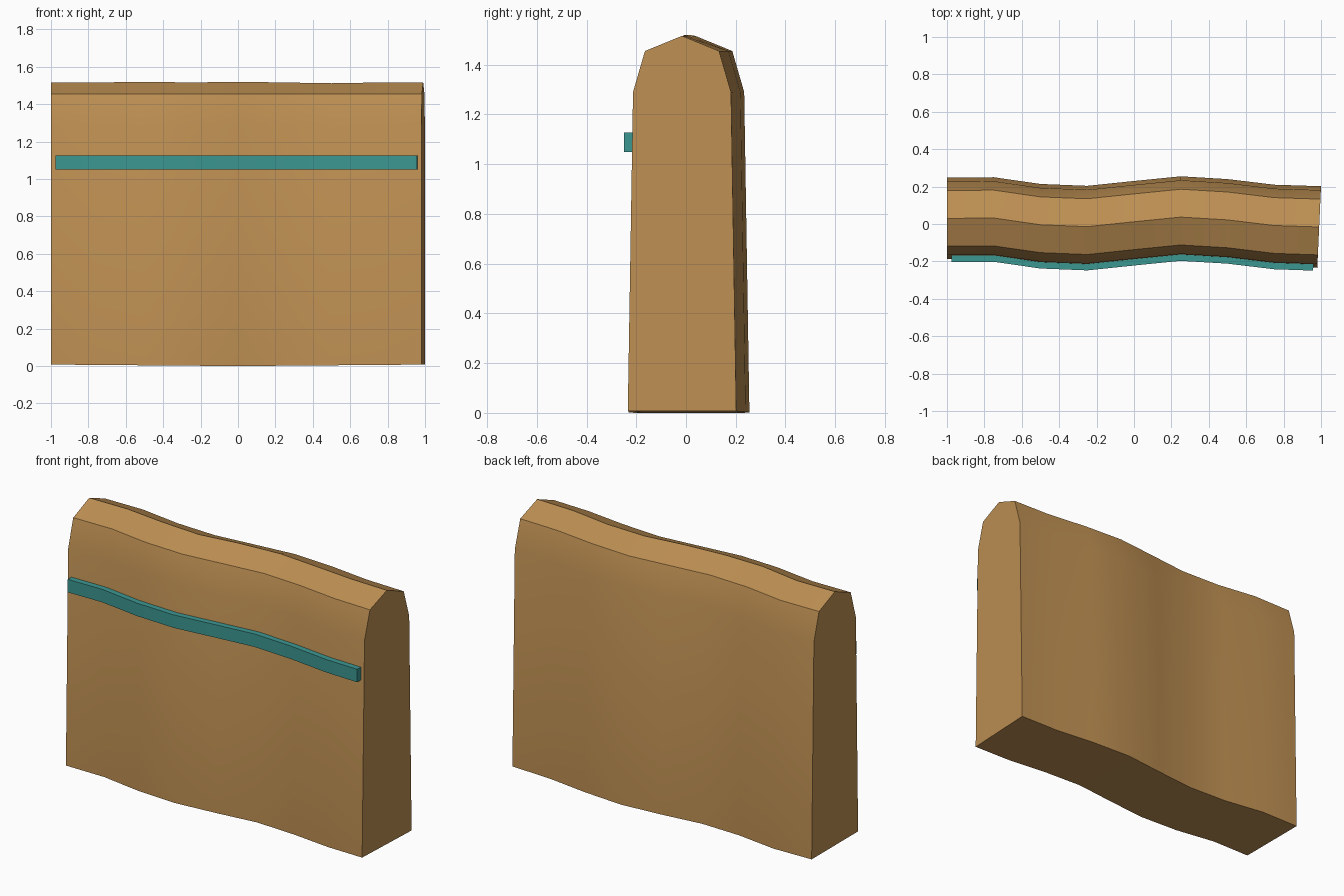
import bpy
import bmesh

cube = bpy.data.objects.get("Cube")
if cube:
    bpy.data.objects.remove(cube, do_unlink=True)


def make_material(name, color):
    mat = bpy.data.materials.new(name)
    mat.use_nodes = True
    mat.diffuse_color = color
    mat.node_tree.nodes["Principled BSDF"].inputs["Base Color"].default_value = color
    return mat


clay = make_material("tan clay", (0.51, 0.275, 0.085, 1))
teal = make_material("teal", (0.045, 0.31, 0.285, 1))

# Gently waving centre line: (x, y) stations
PATH = [(-1, 0.03), (-0.75, 0.032), (-0.5, -0.004), (-0.25, -0.014), (0, 0.012),
        (0.25, 0.037), (0.5, 0.022), (0.75, -0.008), (0.99, -0.016)]


def path_y(x):
    for (x0, y0), (x1, y1) in zip(PATH, PATH[1:]):
        if x <= x1:
            return y0 + (y1 - y0) * (x - x0) / (x1 - x0)
    return PATH[-1][1]


def sweep(name, profile, stations, material, end_slant=0.0):
    """Loft a (y, z) profile along the wavy path, with capped ends."""
    bm = bmesh.new()
    rings = []
    for x in stations:
        slant = end_slant if x == stations[-1] else 0
        rings.append([bm.verts.new((x + slant * y, path_y(x) + y, z)) for y, z in profile])
    n = len(profile)
    for a, b in zip(rings, rings[1:]):
        for i in range(n):
            j = (i + 1) % n
            bm.faces.new((a[i], a[j], b[j], b[i]))
    bm.faces.new(rings[0])
    bm.faces.new(rings[-1][::-1])
    bmesh.ops.recalc_face_normals(bm, faces=bm.faces[:])
    mesh = bpy.data.meshes.new(name)
    bm.to_mesh(mesh)
    bm.free()
    mesh.materials.append(material)
    obj = bpy.data.objects.new(name, mesh)
    bpy.context.collection.objects.link(obj)
    bpy.ops.object.select_all(action="DESELECT")
    obj.select_set(True)
    bpy.context.view_layer.objects.active = obj
    bpy.ops.object.shade_smooth_by_angle(angle=0.52)
    return obj


# Tapered wall with a faceted, ridged top
side = [(0.218, 0.004), (0.197, 1.29), (0.149, 1.455)]
wall_profile = side + [(0, 1.516)] + [(-y, z) for y, z in reversed(side)]
wall = sweep("wall", wall_profile, [x for x, y in PATH], clay, 0.046)

# Slight unevenness along the foot and the ridge
for v in wall.data.vertices:
    if v.co.z < 0.1:
        v.co.z = 0.008 * abs(v.co.x)
    elif v.co.z > 1.5 and abs(v.co.x) in (0, 0.5):
        v.co.z += 0.004 if v.co.x <= 0 else -0.004

# Thin raised band along the front
band_profile = [(-0.18, 1.05), (-0.234, 1.05), (-0.234, 1.127), (-0.18, 1.127)]
band_x = [-0.977] + [x for x, y in PATH[1:-1]] + [0.965]
sweep("front_band", band_profile, band_x, teal, 0.03)
